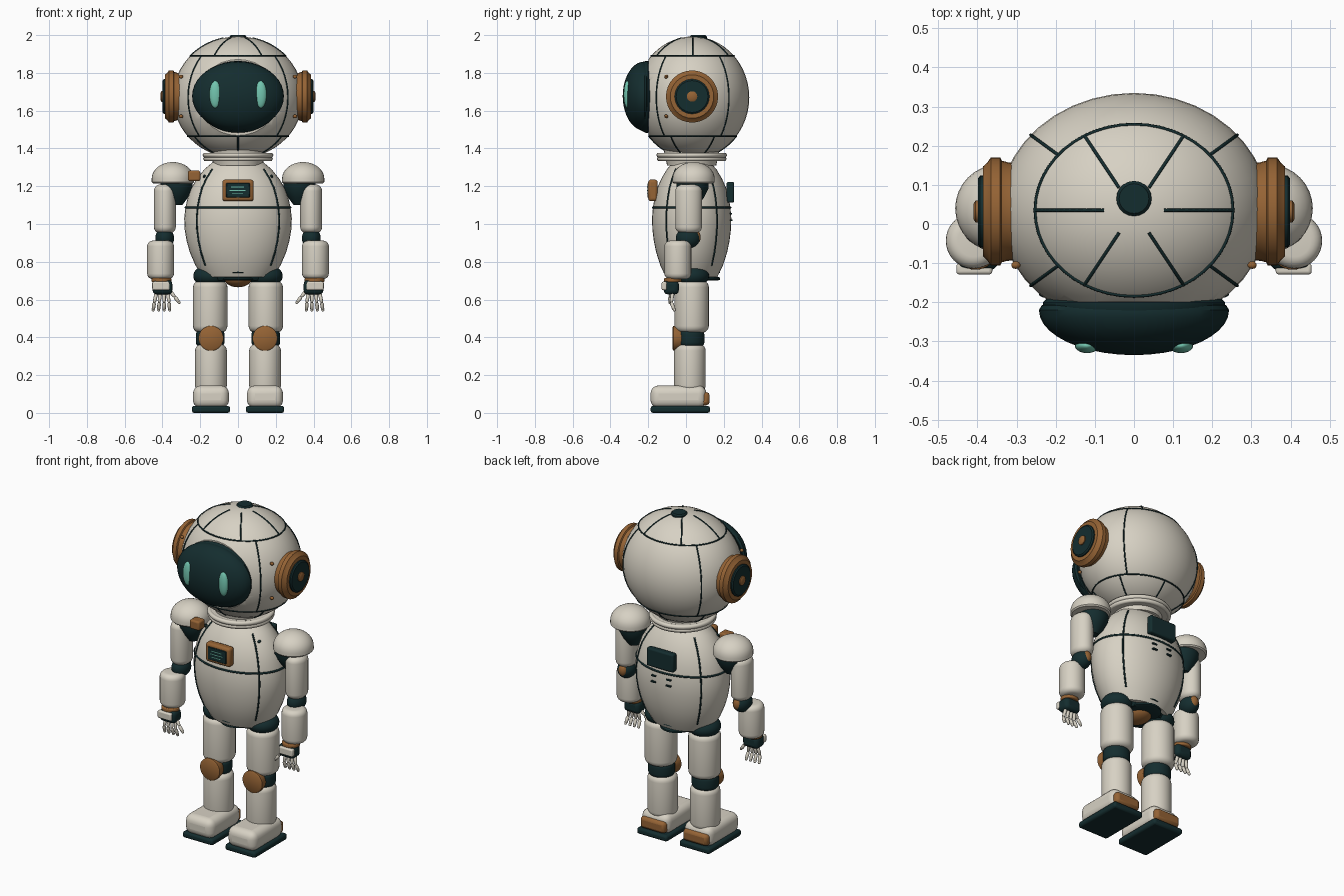
import bpy, bmesh, math
from mathutils import Vector, Matrix

if "Cube" in bpy.data.objects:
    bpy.data.objects.remove(bpy.data.objects["Cube"])


def material(name, rgb):
    m = bpy.data.materials.new(name)
    m.diffuse_color = (*rgb, 1)
    m.use_nodes = True
    m.node_tree.nodes["Principled BSDF"].inputs["Base Color"].default_value = m.diffuse_color
    return m


CREAM = material("cream shell", (0.68, 0.64, 0.55))
DARK = material("dark teal", (0.007, 0.026, 0.028))
BROWN = material("copper brown", (0.30, 0.125, 0.035))
MINT = material("mint glow", (0.17, 0.56, 0.43))


def finish(name, bm, mat, loc=(0, 0, 0), axis=(0, 0, 1), scale=(1, 1, 1)):
    bmesh.ops.recalc_face_normals(bm, faces=bm.faces)
    rot = Vector((0, 0, 1)).rotation_difference(Vector(axis)).to_matrix().to_4x4()
    bm.transform(Matrix.Translation(loc) @ Matrix.Diagonal((*scale, 1)) @ rot)
    me = bpy.data.meshes.new(name)
    bm.to_mesh(me)
    bm.free()
    ob = bpy.data.objects.new(name, me)
    bpy.context.collection.objects.link(ob)
    me.materials.append(mat)
    return ob


def lathe(name, mat, profile, loc=(0, 0, 0), axis=(0, 0, 1), scale=(1, 1, 1), n=32):
    """Spin (radius, height) points about the axis and close both ends."""
    bm = bmesh.new()
    rings = [[bm.verts.new((r * math.cos(2 * math.pi * i / n), r * math.sin(2 * math.pi * i / n), z))
              for i in range(n)] for r, z in profile]
    for a, b in zip(rings, rings[1:]):
        for i in range(n):
            bm.faces.new((a[i], a[(i + 1) % n], b[(i + 1) % n], b[i]))
    bm.faces.new(rings[0])
    bm.faces.new(rings[-1])
    return finish(name, bm, mat, loc, axis, scale)


def pill(name, mat, r, z0, z1, c, x, y, sy=1.0):
    """Upright cylinder with rounded rims of size c."""
    arc = [(r - c + c * math.cos(t * math.pi / 10), c * math.sin(t * math.pi / 10)) for t in range(6)]
    prof = [(a, z0 + c - b) for a, b in reversed(arc)] + [(a, z1 - c + b) for a, b in arc]
    return lathe(name, mat, prof, (x, y, 0), scale=(1, sy, 1))


def ball(name, mat, loc, radii, u=28, v=18):
    bm = bmesh.new()
    bmesh.ops.create_uvsphere(bm, u_segments=u, v_segments=v, radius=1)
    return finish(name, bm, mat, loc, scale=radii)


def box(name, mat, loc, size, bevel=0.0, seg=3):
    bm = bmesh.new()
    bmesh.ops.create_cube(bm, size=1)
    ob = finish(name, bm, mat, loc, scale=size)
    if bevel:
        mod = ob.modifiers.new("rounding", 'BEVEL')
        mod.width, mod.segments = bevel, seg
    return ob


def wire(name, mat, pts, r, closed=False):
    cu = bpy.data.curves.new(name, 'CURVE')
    cu.dimensions, cu.bevel_depth, cu.bevel_resolution, cu.use_fill_caps = '3D', r, 1, True
    sp = cu.splines.new('POLY')
    sp.points.add(len(pts) - 1)
    for p, q in zip(sp.points, pts):
        p.co = (*q, 1)
    sp.use_cyclic_u = closed
    ob = bpy.data.objects.new(name, cu)
    bpy.context.collection.objects.link(ob)
    cu.materials.append(mat)


# Head shell, flattened where the visor sits
HC, HR = Vector((0, 0.035, 1.67)), Vector((0.345, 0.30, 0.323))
bm = bmesh.new()
bmesh.ops.create_uvsphere(bm, u_segments=40, v_segments=26, radius=1)
cut = bmesh.ops.bisect_plane(bm, geom=bm.verts[:] + bm.edges[:] + bm.faces[:],
                             plane_co=(0, -0.78, 0), plane_no=(0, -1, 0), clear_outer=True)
bmesh.ops.edgeloop_fill(bm, edges=[e for e in cut['geom_cut'] if isinstance(e, bmesh.types.BMEdge)])
finish("head_shell", bm, CREAM, HC, scale=HR)


# Head seams
def on_head(az, z):
    k = math.sqrt(max(0, 1 - ((z - HC.z) / HR.z) ** 2))
    return (HC.x + HR.x * k * math.cos(az), HC.y + HR.y * k * math.sin(az), z)


def head_seam(az, z0, z1):
    wire("head_seam", DARK, [on_head(math.radians(az), z0 + (z1 - z0) * i / 12) for i in range(13)], 0.004)


for z in (1.89, 1.465):
    wire("head_ring_seam", DARK, [on_head(i * math.pi / 24, z) for i in range(48)], 0.004, True)
for az in (40, 140, 220, 320):
    head_seam(az, 1.465, 1.89)
for i in range(6):
    head_seam(60 * i, 1.89, 1.985)
    head_seam(60 * i + 30, 1.37, 1.465)
lathe("head_top_button", DARK, [(0.045, 1.965), (0.045, 1.992), (0.038, 2.0)], (0, 0.065, 0), n=20)

# Visor: rear frame and front dome
lathe("visor_frame", DARK, [(0.92, 0), (1, 0.02), (1, 0.035), (0.93, 0.06)], (0, -0.18, 1.673),
      (0, -1, 0), (0.232, 1, 0.19), 40)
dome = [(0.86, -0.02), (0.97, -0.012)] + [(math.cos(t * math.pi / 20), 0.115 * math.sin(t * math.pi / 20))
                                          for t in range(10)] + [(0.02, 0.115)]
lathe("visor_dome", DARK, dome, (0, -0.22, 1.677), (0, -1, 0), (0.243, 1, 0.183), 40)

# Torso shell
TY, TF = 0.03, 0.737
TP = [(0.185, 0.72), (0.225, 0.78), (0.255, 0.85), (0.272, 0.91), (0.282, 0.97), (0.285, 1.03), (0.278, 1.09),
      (0.266, 1.14), (0.248, 1.19), (0.218, 1.24), (0.178, 1.29), (0.13, 1.33)]
lathe("torso_shell", CREAM, TP, (0, TY, 0), scale=(1, TF, 1), n=40)
wire("torso_ring_seam", DARK, [(0.278 * math.cos(i * math.pi / 24), TY + 0.278 * TF * math.sin(i * math.pi / 24), 1.087)
                               for i in range(48)], 0.006, True)
for az in (40, 140, 220, 320):
    c, s = math.cos(math.radians(az)), math.sin(math.radians(az))
    wire("torso_seam", DARK, [(r * c, TY + r * TF * s, z) for r, z in TP[1:-1]], 0.005)

# Neck column and collar
lathe("neck", CREAM, [(0.13, 1.31), (0.15, 1.40)], (0, 0.03, 0))
for z, r in ((1.345, 0.182), (1.365, 0.185)):
    wire("neck_collar", CREAM, [(r * 0.94 * math.cos(i * math.pi / 20), 0.03 + r * 0.94 * math.sin(i * math.pi / 20), z)
                                for i in range(40)], 0.014, True)
lathe("collar_core", CREAM, [(0.172, 1.335), (0.172, 1.375)], (0, 0.03, 0))

# Chest screen, badge, back plate and vents
box("chest_screen_frame", BROWN, (0, -0.175, 1.178), (0.165, 0.05, 0.115), 0.015)
box("chest_screen", DARK, (0, -0.2, 1.178), (0.125, 0.008, 0.078), 0.003, 1)
for i, w in enumerate((0.07, 0.085, 0.06)):
    box("screen_line", MINT, (-0.003, -0.2045, 1.196 - 0.018 * i), (w, 0.003, 0.004))
box("shoulder_badge", BROWN, (-0.232, -0.06, 1.255), (0.065, 0.06, 0.055), 0.01)
box("back_plate", DARK, (0, 0.235, 1.168), (0.18, 0.04, 0.11), 0.01)
for x in (-0.05, 0.05):
    for y, z in ((0.235, 1.055), (0.239, 1.02)):
        box("back_vent", DARK, (x, y, z), (0.03, 0.015, 0.008))

# Pelvis
ball("pelvis_core", BROWN, (0, 0.03, 0.715), (0.075, 0.085, 0.05))
lathe("belt_plate", DARK, [(0.9, 0.735), (1, 0.742), (1, 0.755), (0.9, 0.765)], (0, 0.03, 0), scale=(0.13, 0.15, 1))
lathe("lower_belt_plate", DARK, [(0.9, 0.70), (1, 0.705), (1, 0.715), (0.9, 0.722)], (0, 0.04, 0), scale=(0.11, 0.14, 1))
lathe("waist", DARK, [(0.16, 0.70), (0.2, 0.74), (0.2, 0.78)], (0, 0.03, 0), scale=(1, 0.6, 1))

for s in (1, -1):
    # Face and ears
    ball("eye", MINT, (s * 0.12, -0.311, 1.686), (0.031, 0.019, 0.072))
    ear = (s * 0.32, 0.032, 1.675)
    lathe("ear_ring", BROWN, [(0.125, -0.03), (0.125, 0), (0.13, 0.018), (0.138, 0.022), (0.138, 0.046), (0.125, 0.055),
                              (0.115, 0.066), (0.092, 0.066)], ear, (s, 0, 0))
    lathe("ear_disc", DARK, [(0.092, 0.05), (0.092, 0.073), (0.084, 0.079)], ear, (s, 0, 0))
    lathe("ear_knob", BROWN, [(0.028, 0.07), (0.028, 0.085), (0.02, 0.09)], ear, (s, 0, 0), n=16)
    for z in (1.78, 1.57):
        ball("head_screw", BROWN, (s * 0.302, -0.105, z), (0.012, 0.01, 0.01), 10, 6)
    ball("chest_screw", DARK, (s * 0.178, -0.05, 1.252), (0.009, 0.012, 0.009), 10, 6)

    # Shoulder and arm
    cap = [(0.105, 1.215), (0.112, 1.222), (0.112, 1.24)] + [
        (0.112 * math.cos(t * math.pi / 16), 1.24 + 0.088 * math.sin(t * math.pi / 16)) for t in range(1, 8)] + [(0.006, 1.328)]
    lathe("shoulder_cap", CREAM, cap, (s * 0.345, 0.04, 0))
    lathe("shoulder_joint", DARK, [(0.03, 1.10), (0.06, 1.14), (0.085, 1.19), (0.085, 1.225)], (s * 0.325, 0.035, 0))
    pill("upper_arm", CREAM, 0.058, 0.95, 1.21, 0.035, s * 0.387, 0.014, 1.22)
    ball("elbow", DARK, (s * 0.388, 0.01, 0.925), (0.05, 0.064, 0.055))
    ball("elbow_pad", BROWN, (s * 0.385, 0.056, 0.93), (0.026, 0.022, 0.034))
    pill("forearm", CREAM, 0.071, 0.708, 0.912, 0.03, s * 0.41, -0.043)
    pill("cuff_band", BROWN, 0.052, 0.692, 0.714, 0.006, s * 0.405, -0.07, 0.9)
    box("wrist", DARK, (s * 0.4, -0.078, 0.665), (0.105, 0.08, 0.075), 0.022)
    box("wrist_plate", CREAM, (s * 0.408, -0.115, 0.672), (0.092, 0.028, 0.045), 0.008)

    # Hand: four jointed fingers and a thumb
    paths = [((0.372 + 0.02 * i, -0.07, 0.635), (0.365 + 0.026 * i, -0.078, 0.585), (0.362 + 0.029 * i, -0.062, 0.545))
             for i in range(4)]
    paths.append(((0.36, -0.075, 0.645), (0.335, -0.085, 0.615), (0.312, -0.085, 0.585)))
    for k, p in enumerate(paths):
        p = [Vector((s * a, b, c)) for a, b, c in p]
        name = "thumb" if k == 4 else "finger"
        for a, b in zip(p, p[1:]):
            d = b - a
            lathe(name, CREAM, [(0.006, 0), (0.01, 0.008), (0.009, d.length - 0.008), (0.006, d.length)], a, d, n=10)
        ball(name + "_tip", CREAM, p[-1], (0.0085,) * 3, 10, 6)

    # Leg
    ball("hip_joint", DARK, (s * 0.147, 0.03, 0.725), (0.09, 0.092, 0.06))
    pill("thigh", CREAM, 0.091, 0.425, 0.70, 0.035, s * 0.147, 0.03)
    pill("knee", DARK, 0.076, 0.35, 0.44, 0.025, s * 0.147, 0.025, 0.95)
    lathe("knee_disc", BROWN, [(0.06, -0.03), (0.066, 0.0), (0.066, 0.016), (0.057, 0.022)], (s * 0.143, -0.05, 0.395), (0, -1, 0))
    pill("shin", CREAM, 0.084, 0.11, 0.365, 0.035, s * 0.143, 0.02)

    # Foot
    box("foot", CREAM, (s * 0.143, -0.04, 0.085), (0.19, 0.295, 0.12), 0.042, 5)
    box("sole", DARK, (s * 0.143, -0.03, 0.0185), (0.203, 0.315, 0.037), 0.012, 2)
    box("heel_guard", BROWN, (s * 0.143, 0.088, 0.075), (0.165, 0.075, 0.07), 0.018, 2)

# Smooth shading with sharp edges kept
bpy.ops.object.select_all(action='DESELECT')
meshes = [o for o in bpy.context.scene.objects if o.type == 'MESH']
for o in meshes:
    o.select_set(True)
bpy.context.view_layer.objects.active = meshes[0]
bpy.ops.object.shade_smooth_by_angle(angle=math.radians(35))
